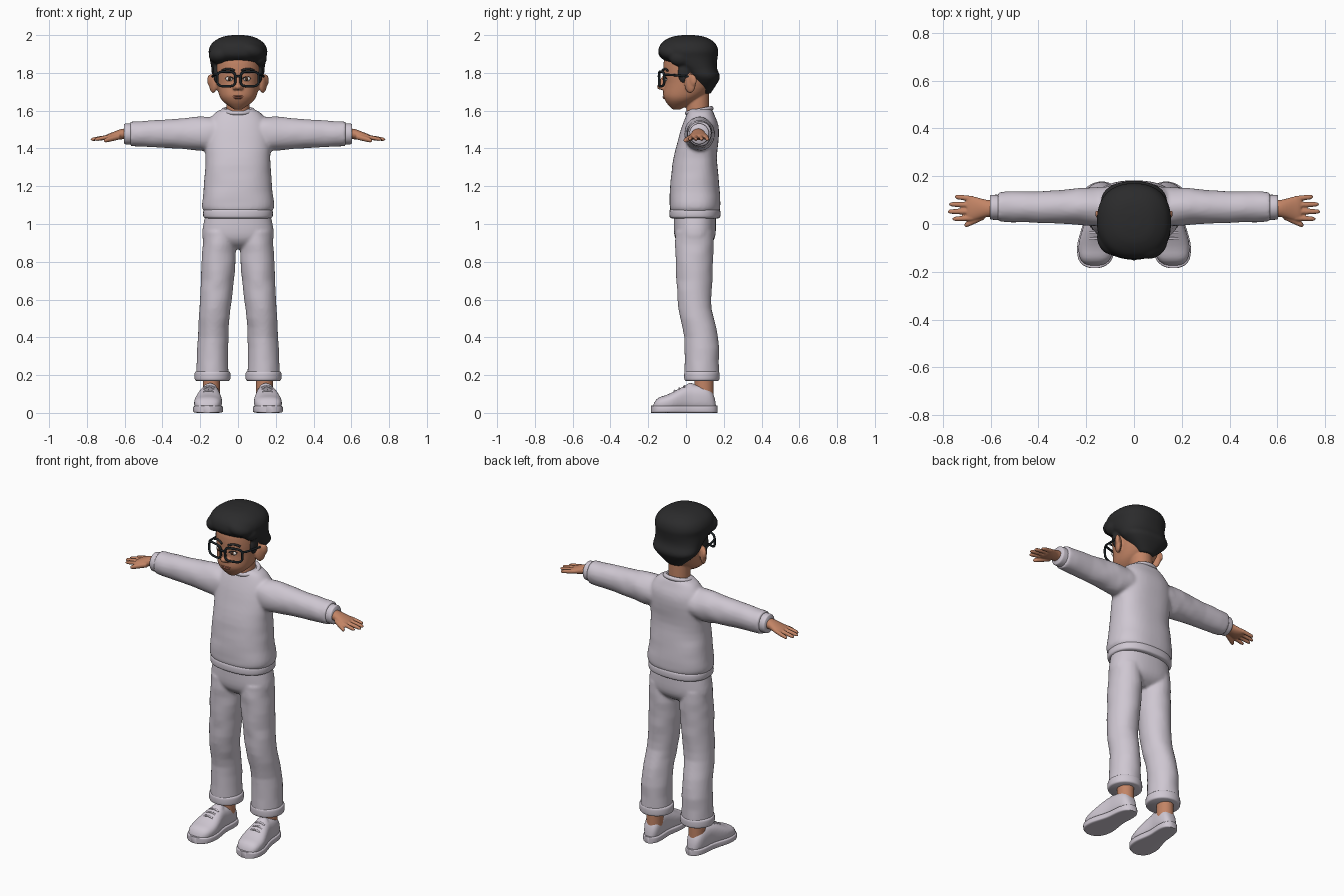
import bpy
import bmesh
import math
from mathutils import Vector, Matrix, noise

if "Cube" in bpy.data.objects:
    bpy.data.objects.remove(bpy.data.objects["Cube"], do_unlink=True)


def material(name, red, green, blue):
    mat = bpy.data.materials.new(name)
    mat.use_nodes = True
    mat.diffuse_color = (red, green, blue, 1)
    shader = next(node for node in mat.node_tree.nodes if node.type == "BSDF_PRINCIPLED")
    shader.inputs["Base Color"].default_value = mat.diffuse_color
    shader.inputs["Roughness"].default_value = .7
    return mat


CLOTH = material("pale_mauve_cloth", .62, .57, .64)
SKIN = material("warm_skin", .54, .23, .13)
HAIR = material("black_hair", .024, .024, .025)
FRAME = material("dark_frame", .012, .017, .02)
WHITE = material("eye_white", .75, .7, .66)
IRIS = material("brown_iris", .06, .025, .012)
LIPS = material("soft_lips", .42, .14, .09)
SIDES = (("left", 1), ("right", -1))
CIRCLE = [math.tau * k / 48 for k in range(48)]


def ramp(value, start, end):
    """Ease from zero at start to one at end."""
    t = min(max((value - start) / (end - start), 0), 1)
    return t * t * (3 - 2 * t)


def bulge(value, power):
    """Signed cosine or sine raised so that a circle becomes a rounded box."""
    return math.copysign(abs(value) ** (2 / power), value)


def fixed(first, second):
    return lambda place: (first, second)


def spline_rows(rows, steps):
    """Smooth interpolation through the key cross-sections."""
    padded = [rows[0], *rows, rows[-1]]
    for before, start, end, after in zip(padded, padded[1:], padded[2:], padded[3:]):
        for step in range(steps):
            t = step / steps
            yield [b + t / 2 * (c - a + t * (2 * a - 5 * b + 4 * c - d + t * (3 * (b - c) + d - a)))
                   for a, b, c, d in zip(before, start, end, after)]
    yield rows[-1]


def loft(bm, axis, rows, path, side=1, power=2, folds=0, steps=4):
    """Rows hold the place along the axis and two radii; path gives the centre."""
    rings = []
    for place, width, depth in spline_rows(rows, steps):
        first, second = path(place)
        ring = []
        for angle in CIRCLE:
            c, s = math.cos(angle), math.sin(angle)
            crease = 1 + folds * noise.noise(Vector((c + place, s + first * 9, place * 14)))
            a = first + bulge(c, power) * max(width, .002) * crease
            b = second + bulge(s, power) * max(depth, .002) * crease
            x, y, z = {"X": (place, a, b), "Y": (a, place, b), "Z": (a, b, place)}[axis]
            ring.append(bm.verts.new((x * side, y, z)))
        rings.append(ring)
    for low, high in zip(rings, rings[1:]):
        for k in range(len(low)):
            bm.faces.new((low[k - 1], low[k], high[k], high[k - 1]))
    bm.faces.new(rings[0])
    bm.faces.new(rings[-1])


def finger(bm, base, tip, radius, side):
    """Tapering finger from base to tip."""
    base, tip = Vector(base), Vector(tip)

    def path(x):
        return base.lerp(tip, (x - base.x) / (tip.x - base.x)).yz

    rows = [(base.lerp(tip, t).x, radius * size, radius * size)
            for t, size in ((0, 1), (.5, .95), (.88, .8), (1, .3))]
    loft(bm, "X", rows, path, side)


def ball(bm, center, radii, turn=0, axis="Z"):
    place = Matrix.Translation(center) @ Matrix.Rotation(turn, 4, axis) @ Matrix.Diagonal((*radii, 1))
    bmesh.ops.create_uvsphere(bm, u_segments=28, v_segments=18, radius=1, matrix=place)


def finish(name, bm, mat, voxel=0):
    """Make the object; a voxel size fuses and softens overlapping shapes."""
    bmesh.ops.recalc_face_normals(bm, faces=bm.faces)
    for face in bm.faces:
        face.smooth = True
    mesh = bpy.data.meshes.new(name)
    bm.to_mesh(mesh)
    bm.free()
    mesh.materials.append(mat)
    obj = bpy.data.objects.new(name, mesh)
    bpy.context.collection.objects.link(obj)
    if voxel:
        fuse = obj.modifiers.new("fuse", "REMESH")
        fuse.mode, fuse.voxel_size, fuse.use_smooth_shade = "VOXEL", voxel, True
        soften = obj.modifiers.new("soften", "SMOOTH")
        soften.factor, soften.iterations = .5, 4
    else:
        mesh.set_sharp_from_angle(angle=math.radians(50))


def band(name, axis, low, high, width, depth, path, side=1, power=2):
    """Short ring of ribbing with rounded edges."""
    bm = bmesh.new()
    edge = (high - low) / 6
    rows = [(low, width * .92, depth * .92), (low + edge, width, depth),
            (high - edge, width, depth), (high, width * .92, depth * .92)]
    loft(bm, axis, rows, path, side, power)
    finish(name, bm, CLOTH)


def tube(name, points, radius, mat, closed=False):
    curve = bpy.data.curves.new(name, "CURVE")
    curve.dimensions = "3D"
    curve.bevel_depth, curve.bevel_resolution, curve.use_fill_caps = radius, 3, True
    line = curve.splines.new("POLY")
    line.points.add(len(points) - 1)
    for point, place in zip(line.points, points):
        point.co = (*place, 1)
    line.use_cyclic_u = closed
    line.use_smooth = True
    curve.materials.append(mat)
    bpy.context.collection.objects.link(bpy.data.objects.new(name, curve))


# Sweater: torso and sleeves fused
bm = bmesh.new()
loft(bm, "Z", [(1.06, .17, .12), (1.09, .19, .135), (1.2, .18, .13), (1.35, .172, .115), (1.5, .17, .1),
               (1.58, .13, .073), (1.61, .08, .06)],
     lambda z: (0, .047 + .03 * ramp(z, 1.3, 1.55)), power=2.4, folds=.025)
for _, side in SIDES:
    loft(bm, "X", [(.1, .08, .08), (.2, .08, .09), (.35, .068, .076), (.55, .063, .067), (.57, .058, .06)],
         fixed(.072, 1.478), side, folds=.07)
finish("sweater", bm, CLOTH, .009)

# Hem and collar
band("sweater_hem", "Z", 1.03, 1.08, .183, .134, fixed(0, .047), power=2.4)
tube("collar", [(.077 * math.cos(a), .07 + .064 * math.sin(a), 1.6 + .013 * math.sin(a)) for a in CIRCLE],
     .012, CLOTH, closed=True)


def leg_path(z):
    return .1 + .035 * ramp(z, .9, .3), .044 + .04 * ramp(z, .6, .35)


# Trousers: hips and legs fused
bm = bmesh.new()
loft(bm, "Z", [(1.06, .17, .11), (.95, .19, .11), (.9, .17, .09), (.87, .1, .05)], fixed(0, .047), power=2.3)
for _, side in SIDES:
    loft(bm, "Z", [(.96, .085, .1), (.8, .09, .1), (.6, .083, .09), (.4, .08, .09), (.18, .088, .09)],
         leg_path, side, folds=.05)
finish("trousers", bm, CLOTH, .008)


# Shoe rules, running from heel (zero) to toe (one)
def shoe_t(y):
    return (.168 - y) / .354


def shoe_round(t):
    return math.sqrt(max(1 - abs(2 * t - 1) ** 6, 0))


def shoe_width(t):
    return (.056 + .024 * ramp(t, .35, .75)) * shoe_round(t)


def shoe_top(t):
    return (.14 - .055 * ramp(t, .4, .85)) * shoe_round(t)


def shoe_center(y):
    return .14 + .025 * shoe_t(y)


stations = [(1 - math.cos(math.pi * k / 24)) / 2 for k in range(1, 24)]
for label, side in SIDES:
    # Cuffs and ankle
    band(label + "_sleeve_cuff", "X", .55, .603, .052, .055, fixed(.07, 1.477), side)
    band(label + "_trouser_cuff", "Z", .17, .22, .094, .093, leg_path, side)
    bm = bmesh.new()
    loft(bm, "Z", [(.09, .045, .05), (.22, .045, .05)], fixed(.14, .095), side)
    finish(label + "_ankle", bm, SKIN)

    # Shoe sole, upper with tongue, and laces
    bm = bmesh.new()
    loft(bm, "Y", [(.168 - .354 * t, shoe_width(t), .019) for t in stations],
         lambda y: (shoe_center(y), .019), side, power=6, steps=1)
    finish(label + "_shoe_sole", bm, CLOTH)
    bm = bmesh.new()
    loft(bm, "Y", [(.16 - .338 * t, shoe_width(t) * .93, shoe_top(t) / 2) for t in stations],
         lambda y: (shoe_center(y), .008 + shoe_top((.16 - y) / .338) / 2), side, power=2.5, steps=1)
    ball(bm, (.148 * side, .02, .135), (.035, .03, .022), .35, "X")
    finish(label + "_shoe_upper", bm, CLOTH, .006)
    for y in (-.06, -.035, -.01):
        tube(label + "_shoelace", [((shoe_center(y) + d * .01) * side, y, shoe_top(shoe_t(y)) + .009 - d * d * .001)
                                   for d in range(-3, 4)], .005, CLOTH)

    # Hand: palm, four fingers and thumb fused
    bm = bmesh.new()
    loft(bm, "X", [(.58, .034, .028), (.62, .037, .027), (.68, .052, .018), (.7, .045, .01)],
         lambda x: (.065, 1.477 - .017 * ramp(x, .6, .7)), side)
    for k, reach in enumerate((.76, .78, .775, .75)):
        y = .025 + .027 * k
        finger(bm, (.675, y, 1.463), (reach, y + .004 * (k - 1), 1.447), .0115, side)
    finger(bm, (.625, .035, 1.463), (.71, -.006, 1.441), .015, side)
    finish(label + "_hand", bm, SKIN, .004)

# Head with neck, nose and ears fused
bm = bmesh.new()
loft(bm, "Z", [(1.606, .02, .02), (1.65, .08, .08), (1.7, .105, .12), (1.8, .12, .14), (1.9, .11, .125),
               (1.96, .03, .04)], lambda z: (0, .02 - .08 * ramp(z, 1.77, 1.56)), power=2.15)
loft(bm, "Z", [(1.55, .06, .06), (1.72, .06, .06)], fixed(0, .062))
ball(bm, (0, -.133, 1.726), (.02, .021, .016))
ball(bm, (0, -.122, 1.752), (.011, .018, .035), -.25, "X")
for _, side in SIDES:
    ball(bm, (.017 * side, -.125, 1.72), (.012, .014, .011))
    ball(bm, (.132 * side, .022, 1.745), (.017, .033, .052), -.5 * side)
    ball(bm, (.148 * side, .036, 1.76), (.012, .022, .032), -.5 * side)
finish("head", bm, SKIN, .005)

# Hair: cap, swept fringe and sideburns fused
bm = bmesh.new()
loft(bm, "Z", [(1.69, .045, .03), (1.77, .13, .08), (1.82, .14, .1), (1.88, .15, .15), (1.92, .155, .158),
               (1.96, .135, .14), (1.99, .085, .09), (2, .03, .03)],
     lambda z: (0, .1 - .088 * ramp(z, 1.76, 1.9)), power=2.3)
ball(bm, (-.088, -.055, 1.9), (.068, .075, .05), -.25, "Y")
ball(bm, (.06, -.06, 1.92), (.085, .087, .052), .3, "Y")
ball(bm, (.115, -.03, 1.88), (.038, .06, .045))
for _, side in SIDES:
    ball(bm, (.113 * side, -.012, 1.8), (.018, .032, .055))
finish("hair", bm, HAIR, .007)

# Mouth
bm = bmesh.new()
ball(bm, (0, -.107, 1.677), (.036, .017, .005))
ball(bm, (0, -.107, 1.668), (.026, .017, .007))
finish("lips", bm, LIPS)

arc = [k / 6 for k in range(7)]
for label, side in SIDES:
    # Eye, upper lid line and brow
    for part, mat, y, radii in (("eye", WHITE, -.109, (.02, .012, .012)), ("iris", IRIS, -.116, (.009, .008, .01))):
        bm = bmesh.new()
        ball(bm, (.046 * side, y, 1.768), radii)
        finish(label + "_" + part, bm, mat)
    for part, inner, length, y, z, radius in (("lashes", .025, .043, -.122, 1.77, .003),
                                              ("brow", .02, .065, -.125, 1.812, .006)):
        tube(label + "_" + part, [((inner + length * t) * side, y + length * t * .42, z + .035 * t * (1 - t))
                                  for t in arc], radius, HAIR)

    # Glasses rim and temple
    rim = []
    for angle in CIRCLE:
        x = .062 + .048 * bulge(math.cos(angle), 3.6)
        rim.append((x * side, 2.3 * x * x - .143, 1.768 + .039 * bulge(math.sin(angle), 3.6)))
    tube(label + "_glasses_rim", rim, .0065, FRAME, closed=True)
    tube(label + "_glasses_temple", [(.109 * side, -.115, 1.79), (.124 * side, -.09, 1.79),
                                     (.137 * side, .025, 1.78)], .006, FRAME)
tube("glasses_bridge", [(-.016, -.142, 1.78), (0, -.146, 1.783), (.016, -.142, 1.78)], .006, FRAME)
